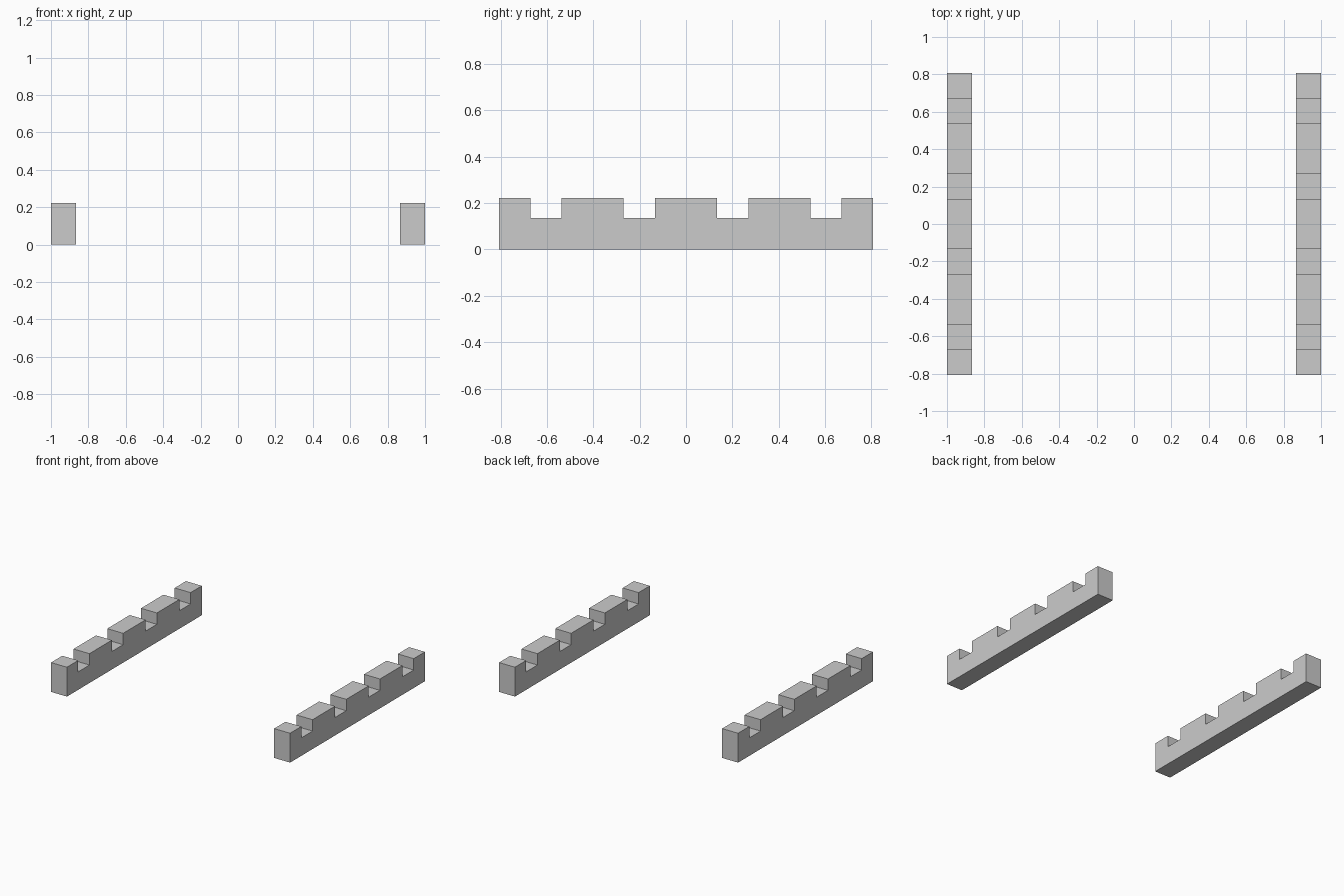
import bpy, bmesh

if "Cube" in bpy.data.objects:
    bpy.data.objects.remove(bpy.data.objects["Cube"])

HALF_LEN, WIDTH, TOP, NOTCH = 0.806, 0.133, 0.222, 0.136
UNIT = HALF_LEN / 6  # notch width; teeth are two units, end teeth one

# Side profile (y, z): flat base, then notched top edge
profile = [(-HALF_LEN, 0), (HALF_LEN, 0), (HALF_LEN, TOP)]
for k in (4.5, 1.5, -1.5, -4.5):
    a, b = (k + 0.5) * UNIT, (k - 0.5) * UNIT
    profile += [(a, TOP), (a, NOTCH), (b, NOTCH), (b, TOP)]
profile.append((-HALF_LEN, TOP))


def notched_rail(name, x):
    bm = bmesh.new()
    face = bm.faces.new([bm.verts.new((x, y, z)) for y, z in profile])
    ext = bmesh.ops.extrude_face_region(bm, geom=[face])
    verts = [v for v in ext["geom"] if isinstance(v, bmesh.types.BMVert)]
    bmesh.ops.translate(bm, verts=verts, vec=(WIDTH, 0, 0))
    bmesh.ops.recalc_face_normals(bm, faces=bm.faces)
    mesh = bpy.data.meshes.new(name)
    bm.to_mesh(mesh)
    bm.free()
    obj = bpy.data.objects.new(name, mesh)
    bpy.context.collection.objects.link(obj)


# Two parallel notched rails
notched_rail("left_notched_rail", -1)
notched_rail("right_notched_rail", 1 - WIDTH)

# Ensure closed, outward-facing solids
for obj in bpy.context.collection.objects:
    bm = bmesh.new()
    bm.from_mesh(obj.data)
    if any(e.is_boundary for e in bm.edges):
        bmesh.ops.holes_fill(bm, edges=[e for e in bm.edges if e.is_boundary])
    bmesh.ops.recalc_face_normals(bm, faces=bm.faces)
    bm.to_mesh(obj.data)
    bm.free()
